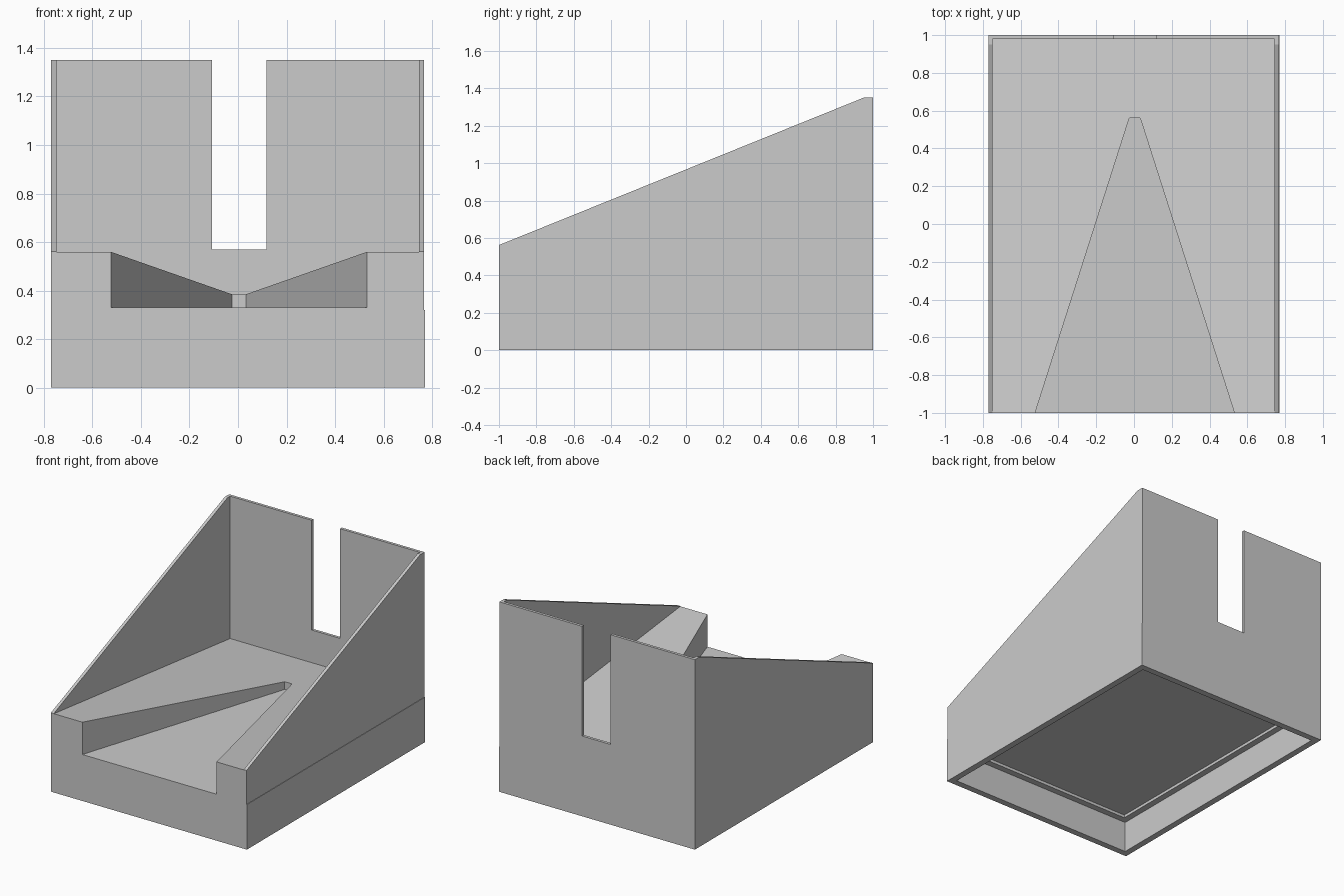
import bpy
import bmesh

cube = bpy.data.objects.get("Cube")
if cube:
    bpy.data.objects.remove(cube, do_unlink=True)

grey = bpy.data.materials.new("plain grey")
grey.use_nodes = True
COLOUR = (0.6, 0.6, 0.6, 1)
grey.diffuse_color = COLOUR
grey.node_tree.nodes["Principled BSDF"].inputs["Base Color"].default_value = COLOUR


def prism(name, outline, axis, lo, hi):
    """Extrude a 2D outline along an axis, from lo to hi."""
    bm = bmesh.new()
    place = {"x": lambda a, b: (lo, a, b), "z": lambda a, b: (a, b, lo)}[axis]
    shift = {"x": (hi - lo, 0, 0), "z": (0, 0, hi - lo)}[axis]
    face = bm.faces.new([bm.verts.new(place(a, b)) for a, b in outline])
    result = bmesh.ops.extrude_face_region(bm, geom=[face])
    moved = [g for g in result["geom"] if isinstance(g, bmesh.types.BMVert)]
    bmesh.ops.translate(bm, vec=shift, verts=moved)
    bmesh.ops.recalc_face_normals(bm, faces=bm.faces)
    mesh = bpy.data.meshes.new(name)
    bm.to_mesh(mesh)
    bm.free()
    mesh.materials.append(grey)
    obj = bpy.data.objects.new(name, mesh)
    bpy.context.collection.objects.link(obj)
    return obj


def box(name, x0, x1, y0, y1, z0, z1):
    return prism(name, [(x0, y0), (x1, y0), (x1, y1), (x0, y1)], "z", z0, z1)


def cut(target, cutter):
    """Subtract the cutter, then discard it."""
    mod = target.modifiers.new("cut", "BOOLEAN")
    mod.operation = "DIFFERENCE"
    mod.solver = "EXACT"
    mod.object = cutter
    bpy.context.view_layer.objects.active = target
    bpy.ops.object.modifier_apply(modifier=mod.name)
    bpy.data.objects.remove(cutter, do_unlink=True)


# Base: open underneath, with a stepped recess in its ceiling
base = box("base", -0.77, 0.77, -1, 1, 0, 0.32)
cut(base, box("cavity", -0.725, 0.725, -0.955, 0.955, -0.1, 0.22))
cut(base, box("ceiling_recess", -0.68, 0.68, -0.91, 0.91, 0.2, 0.24))

# Tray: raked side walls and a tall back wall
tray = prism("tray", [(-1, 0.32), (1, 0.32), (1, 1.35), (0.95, 1.35), (-1, 0.562)],
             "x", -0.77, 0.767)

# Hollow above a deck that falls towards the back
cut(tray, prism("hollow", [(-1.1, 0.571), (0.98, 0.338), (0.98, 1.6), (-1.1, 1.6)],
                "x", -0.748, 0.745))

# Tapered channel in the deck
cut(tray, prism("channel", [(-0.544, -1.064), (0.552, -1.064), (0.033, 0.56), (-0.025, 0.56)],
                "z", 0.33, 0.8))

# Slot in the back wall
cut(tray, box("slot", -0.107, 0.117, 0.9, 1.1, 0.57, 1.6))
